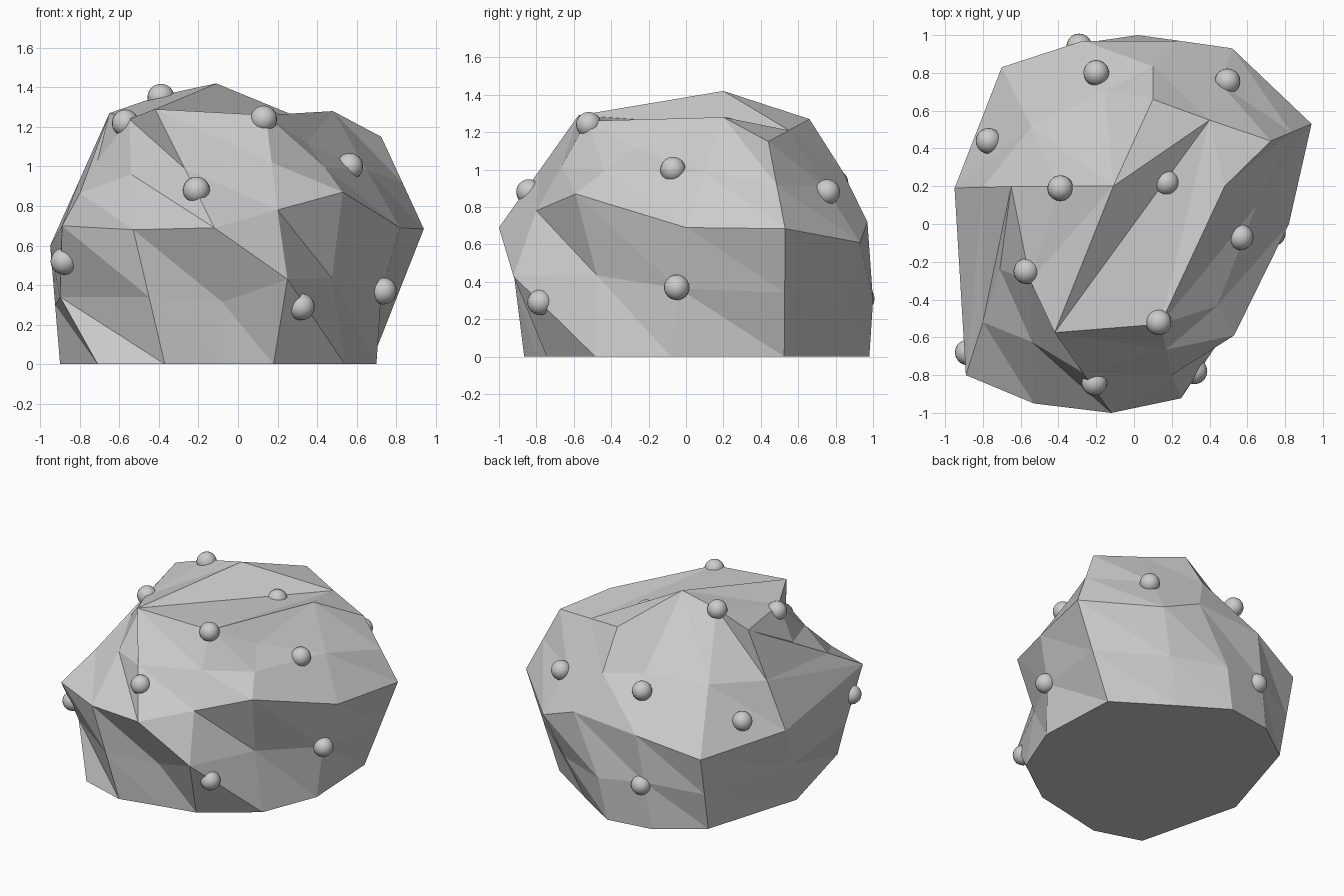
import bpy, bmesh
from mathutils import Vector

if "Cube" in bpy.data.objects:
    bpy.data.objects.remove(bpy.data.objects["Cube"])

# --- boulder: 12-sided rings, counter-clockwise from the front left corner ---
foot = [(-.71, -.76), (-.37, -.865), (-.08, -.80), (.18, -.745), (.54, -.485), (.70, -.08),
        (.67, .525), (.28, .78), (-.04, .98), (-.375, .93), (-.68, .71), (-.90, -.01)]
waist = [(-.89, -.80, .70), (-.53, -.95, .68), (-.12, -1.0, .69), (.20, -.80, .78),
         (.53, -.59, .87), (.82, 0, .69), (.94, .53, .684), (.52, .93, .61),
         (.24, .97, .72), (-.27, .97, .68), (-.70, .83, .56), (-.95, .19, .60)]
crown = [(-.71, -.24, 1.03), (-.55, -.30, 1.24), (-.42, -.575, 1.29), (.14, -.53, 1.26),
         (.35, -.28, 1.12), (.48, .20, 1.28), (.725, .44, 1.15), (.40, .55, 1.21),
         (.10, .66, 1.27), (-.11, .20, 1.42), (-.39, .20, 1.36), (-.65, .20, 1.27)]


def between(lower, upper, nudges):
    """Ring halfway between two rings, with a few corners pushed in or out."""
    ring = [(a + b) / 2 for a, b in zip(lower, upper)]
    for i, offset in nudges.items():
        ring[i] += Vector(offset)
    return ring


foot = [Vector((x, y, 0)) for x, y in foot]
waist = [Vector(p) for p in waist]
crown = [Vector(p) for p in crown]
low = between(foot, waist, {0: (-.10, .20, -.01), 2: (.02, .09, -.03), 3: (.06, -.15, .04),
                            4: (-.06, .06, 0), 5: (-.035, 0, .02), 8: (-.08, .025, -.06)})
shoulder = between(waist, crown, {8: (-.07, .02, 0), 9: (.035, .12, -.04)})

bm = bmesh.new()
rings = [[bm.verts.new(p) for p in ring] for ring in (foot, low, waist, shoulder, crown)]
n = len(foot)
for a, b in zip(rings, rings[1:]):
    for i in range(n):
        j = (i + 1) % n
        bm.faces.new((a[j], b[j], b[i]))
        bm.faces.new((a[j], b[i], a[i]))
bm.faces.new(rings[0][::-1])
# dished top, split along its creases
for tri in ("DEF", "FGH", "DFH", "CDH", "CHJ", "HIJ", "BCJ", "BJK", "BKL", "ABL"):
    bm.faces.new([rings[-1][ord(c) - ord("A")] for c in tri])
mesh = bpy.data.meshes.new("boulder")
bm.to_mesh(mesh)
bm.free()
bpy.context.collection.objects.link(bpy.data.objects.new("boulder", mesh))

# --- round pebbles half sunk into the surface ---
pebbles = [(-.88, -.68, .52), (.32, -.78, .29), (.735, -.05, .37), (-.21, -.84, .88),
           (.13, -.52, 1.24), (-.57, -.25, 1.22), (.565, -.07, 1.0), (-.39, .19, 1.35),
           (.17, .22, 1.21), (.495, .755, .88), (-.20, .80, .93), (-.77, .44, .72),
           (-.29, .94, .31)]
for i, p in enumerate(pebbles):
    bpy.ops.mesh.primitive_uv_sphere_add(segments=20, ring_count=12, radius=.068, location=p)
    bpy.context.object.name = f"pebble_{i + 1}"
    bpy.ops.object.shade_smooth()
